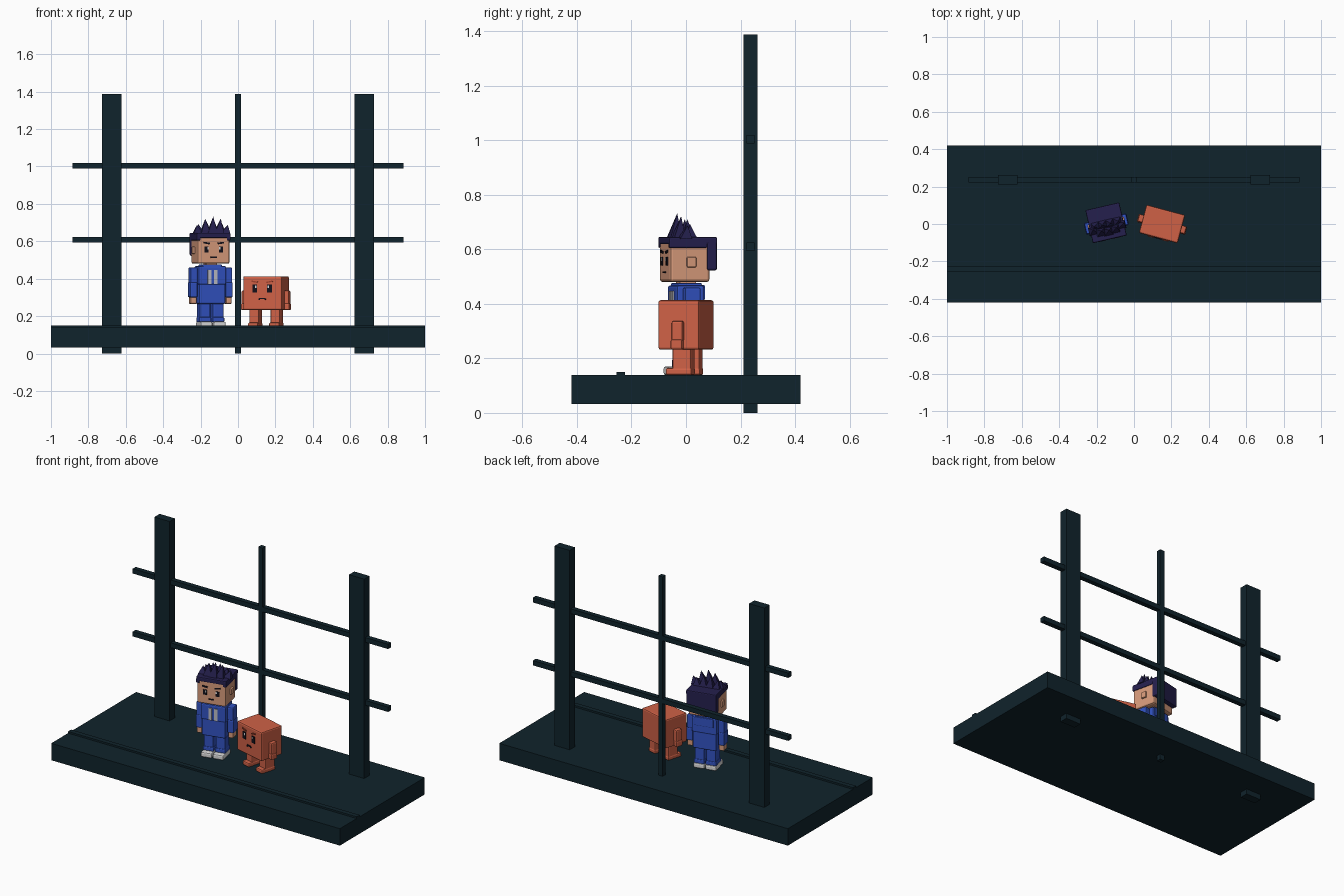
import bpy, bmesh, math
from mathutils import Matrix, Vector

cube = bpy.data.objects.get("Cube")
if cube:
    bpy.data.objects.remove(cube, do_unlink=True)


def material(name, r, g, b):
    m = bpy.data.materials.new(name)
    m.use_nodes = True
    m.diffuse_color = (r, g, b, 1)
    node = m.node_tree.nodes["Principled BSDF"]
    node.inputs["Base Color"].default_value = (r, g, b, 1)
    node.inputs["Roughness"].default_value = 0.8
    return m


TEAL = material("dark teal", 0.005, 0.017, 0.025)
ORANGE = material("orange", 0.62, 0.12, 0.062)
RUST = material("rust", 0.33, 0.05, 0.025)
BLUE = material("blue", 0.031, 0.085, 0.53)
NAVY = material("navy hair", 0.018, 0.014, 0.075)
SKIN = material("skin", 0.69, 0.33, 0.20)
WHITE = material("off white", 0.72, 0.72, 0.72)
GREY = material("light grey", 0.5, 0.5, 0.55)
BLACK = material("near black", 0.006, 0.005, 0.01)


def add_object(name, bm, mat, frame):
    mesh = bpy.data.meshes.new(name)
    bm.to_mesh(mesh)
    bm.free()
    mesh.materials.append(mat)
    ob = bpy.data.objects.new(name, mesh)
    ob.matrix_world = frame
    bpy.context.collection.objects.link(ob)
    return ob


def box(name, mat, x, y, z, frame=Matrix(), bevel=0.0, tilt=0.0):
    """Box from (low, high) ranges, with optional roll about its own centre."""
    ranges = (x, y, z)
    centre = Vector([(a + b) / 2 for a, b in ranges])
    size = [b - a for a, b in ranges]
    bm = bmesh.new()
    bmesh.ops.create_cube(bm, size=1, matrix=Matrix.Diagonal((*size, 1)))
    place = Matrix.Translation(centre) @ Matrix.Rotation(tilt, 4, 'Y')
    ob = add_object(name, bm, mat, frame @ place)
    if bevel:
        mod = ob.modifiers.new("soft edges", 'BEVEL')
        mod.width = bevel
        mod.segments = 2
    return ob


def pair(name, mat, x, y, z, frame, bevel=0.0, tilt=0.0):
    """The same box on the model's left and right."""
    box("left_" + name, mat, x, y, z, frame, bevel, tilt)
    box("right_" + name, mat, (-x[1], -x[0]), y, z, frame, bevel, -tilt)


def spike(name, base, tip, width, depth):
    """Four-sided hair spike in the boy's frame."""
    bm = bmesh.new()
    corners = [bm.verts.new((base[0] + sx * width / 2, base[1] + sy * depth / 2, base[2]))
               for sx, sy in ((-1, -1), (1, -1), (1, 1), (-1, 1))]
    top = bm.verts.new(tip)
    bm.faces.new(corners[::-1])
    for i in range(4):
        bm.faces.new((corners[i], corners[(i + 1) % 4], top))
    add_object(name, bm, NAVY, boy)


# Platform with fence
box("platform", TEAL, (-1, 1), (-0.42, 0.42), (0.033, 0.139))
box("platform_strip", TEAL, (-1, 1), (-0.254, -0.224), (0.135, 0.15))
pair("post", TEAL, (0.622, 0.727), (0.211, 0.263), (0, 1.388), Matrix())
box("middle_pole", TEAL, (-0.015, 0.015), (0.222, 0.252), (0, 1.388))
for label, height in (("lower", 0.609), ("upper", 1.003)):
    box(label + "_rail", TEAL, (-0.885, 0.885), (0.222, 0.252), (height - 0.015, height + 0.015))

# Boy: legs and shoes
boy = Matrix.Translation((-0.148, 0, 0)) @ Matrix.Rotation(math.radians(13), 4, 'Z')
pair("shoe", WHITE, (0.003, 0.07), (-0.07, 0.042), (0.139, 0.17), boy, 0.008)
pair("leg", BLUE, (0.006, 0.066), (-0.035, 0.035), (0.165, 0.275), boy, 0.008)
pair("trouser_cuff", BLUE, (0.003, 0.069), (-0.039, 0.039), (0.168, 0.195), boy, 0.006)

# Boy: jacket and arms
box("jacket_lower", BLUE, (-0.073, 0.073), (-0.047, 0.047), (0.265, 0.375), boy, 0.008)
box("jacket_upper", BLUE, (-0.077, 0.077), (-0.052, 0.052), (0.368, 0.467), boy, 0.008)
box("collar", BLUE, (-0.055, 0.055), (-0.045, 0.048), (0.455, 0.477), boy, 0.006)
box("neck", SKIN, (-0.03, 0.03), (-0.03, 0.03), (0.46, 0.485), boy)
box("back_flap", BLUE, (-0.06, 0.06), (0.048, 0.059), (0.415, 0.468), boy, 0.004)
pair("jacket_stripe", GREY, (0.008, 0.027), (-0.057, -0.05), (0.372, 0.447), boy)
pair("upper_arm", BLUE, (0.076, 0.115), (-0.03, 0.03), (0.375, 0.46), boy, 0.007)
pair("sleeve", BLUE, (0.077, 0.117), (-0.032, 0.032), (0.3, 0.382), boy, 0.007)
pair("boy_hand", SKIN, (0.08, 0.113), (-0.026, 0.026), (0.265, 0.305), boy, 0.007)

# Boy: head and face
box("head", SKIN, (-0.089, 0.089), (-0.08, 0.07), (0.48, 0.635), boy, 0.01)
pair("ear", SKIN, (0.085, 0.1), (-0.018, 0.017), (0.533, 0.572), boy, 0.005)
pair("boy_eye", BLACK, (0.028, 0.05), (-0.084, -0.077), (0.54, 0.571), boy)
pair("boy_eye_glint", WHITE, (0.029, 0.036), (-0.086, -0.08), (0.557, 0.569), boy)
pair("boy_brow", BLACK, (0.022, 0.056), (-0.085, -0.077), (0.586, 0.595), boy, 0, -0.15)
box("boy_mouth", BLACK, (-0.017, 0.017), (-0.084, -0.077), (0.512, 0.519), boy)

# Boy: hair
box("hair_cap", NAVY, (-0.093, 0.093), (-0.084, 0.097), (0.618, 0.645), boy, 0.006)
box("hair_back", NAVY, (-0.093, 0.093), (0.057, 0.097), (0.522, 0.64), boy, 0.008)
pair("sideburn", NAVY, (0.072, 0.093), (-0.084, 0.06), (0.605, 0.635), boy, 0.005)
for i in range(5):
    t = i / 2 - 1
    height = 0.732 - 0.045 * t * t
    spike("front_spike", (t * 0.073, -0.042 + 0.02 * t * t, 0.638),
          (t * 0.085 + 0.008, -0.035 + 0.02 * t * t, height), 0.055, 0.045)
for i in range(4):
    t = (i - 1.5) / 1.5
    spike("rear_spike", (t * 0.058, 0.002, 0.638),
          (t * 0.066, 0.0, 0.712 - 0.02 * t * t), 0.05, 0.045)

# Block creature
block = Matrix.Translation((0.15, 0, 0)) @ Matrix.Rotation(math.radians(-15), 4, 'Z')
box("block_body", ORANGE, (-0.107, 0.107), (-0.078, 0.078), (0.232, 0.413), block, 0.008)
pair("block_leg", ORANGE, (0.032, 0.085), (-0.03, 0.042), (0.155, 0.24), block, 0.007)
pair("block_foot", ORANGE, (0.03, 0.087), (-0.055, 0.044), (0.139, 0.165), block, 0.007)
pair("block_arm", ORANGE, (0.1, 0.131), (-0.021, 0.021), (0.262, 0.337), block, 0.007)
pair("block_hand", ORANGE, (0.104, 0.134), (-0.024, 0.021), (0.232, 0.27), block, 0.007)
pair("block_eye", BLACK, (0.028, 0.054), (-0.082, -0.075), (0.325, 0.368), block)
pair("block_eye_glint", WHITE, (0.03, 0.038), (-0.084, -0.078), (0.35, 0.363), block)
pair("block_brow", RUST, (0.023, 0.058), (-0.083, -0.075), (0.38, 0.387), block, 0, -0.2)
box("block_mouth", BLACK, (-0.016, 0.016), (-0.082, -0.075), (0.291, 0.298), block)
pair("mouth_corner", BLACK, (0.012, 0.02), (-0.082, -0.075), (0.286, 0.293), block)
